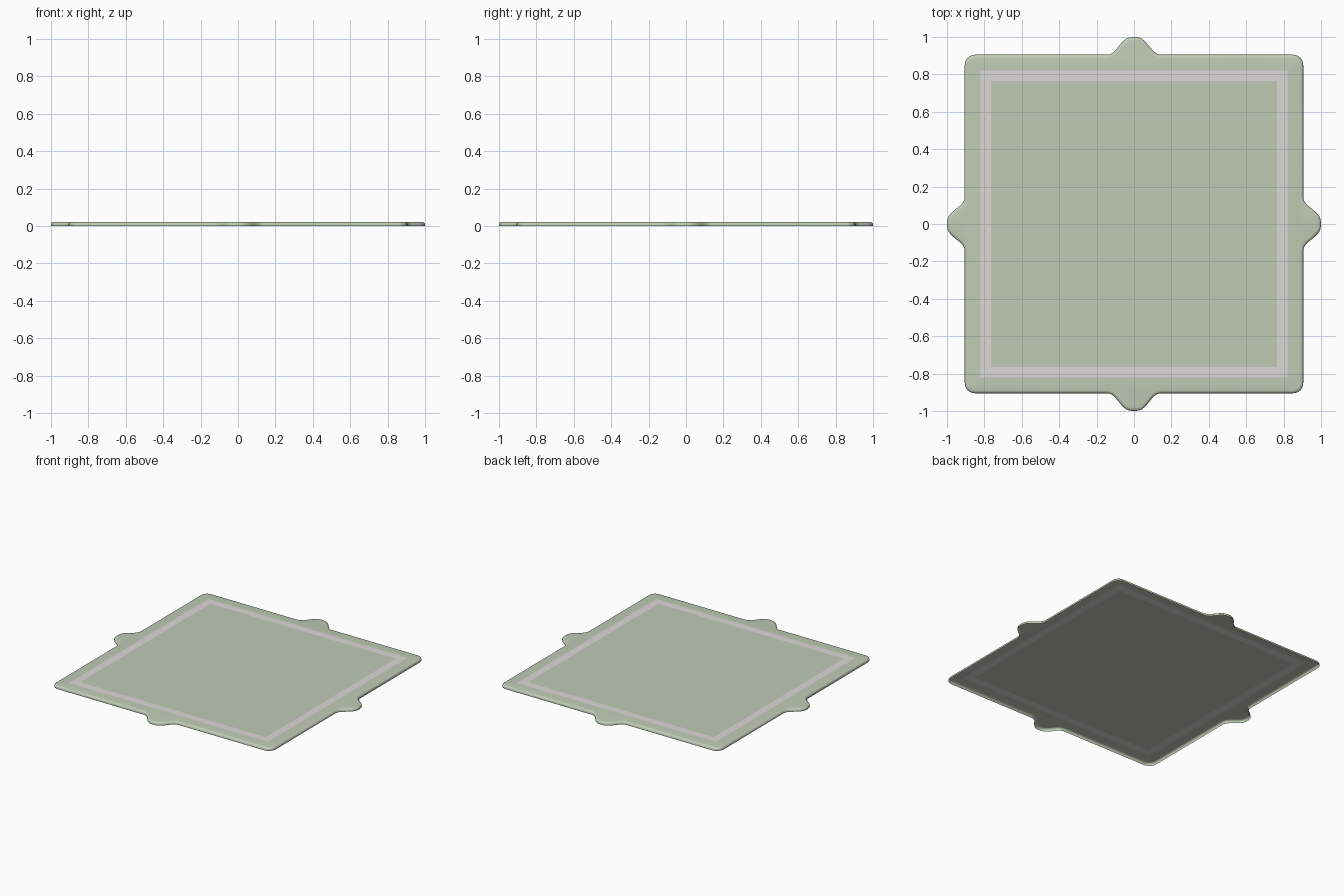
import bpy, bmesh, math
from mathutils import Vector, Matrix

if "Cube" in bpy.data.objects:
    bpy.data.objects.remove(bpy.data.objects["Cube"])

TOP = 0.022      # height of the flat top
EDGE = 0.905     # half width of the square body
OUT, INN = 0.82, 0.765   # stripe limits


def material(name, rgb):
    m = bpy.data.materials.new(name)
    m.diffuse_color = (*rgb, 1)
    m.use_nodes = True
    m.node_tree.nodes["Principled BSDF"].inputs["Base Color"].default_value = m.diffuse_color
    return m


def finish(name, bm, mat):
    me = bpy.data.meshes.new(name)
    bm.to_mesh(me)
    bm.free()
    me.materials.append(mat)
    ob = bpy.data.objects.new(name, me)
    bpy.context.collection.objects.link(ob)
    return ob


def square(bm, h):
    return [bm.verts.new((x * h, y * h, TOP)) for x, y in ((1, 1), (-1, 1), (-1, -1), (1, -1))]


def bridge(bm, low, high):
    n = len(low)
    for i in range(n):
        j = (i + 1) % n
        bm.faces.new((low[i], low[j], high[j], high[i]))


green = material("sage_green", (0.53, 0.60, 0.47))
pale = material("pale_stripe", (0.73, 0.69, 0.68))

# One quarter of the outline: rounded corner plus one rounded tab
r = 0.055
quarter = []
for k in range(7):
    a = math.radians(15 * k)
    quarter.append(Vector((EDGE - r + r * math.cos(a), EDGE - r + r * math.sin(a))))
half_tab = [(.14, EDGE), (.118, .912), (.10, .927), (.08, .953), (.06, .976), (.042, .991), (.022, .998)]
tab = half_tab + [(0, 1)] + [(-x, y) for x, y in reversed(half_tab)]
quarter += [Vector(p) for p in tab]
outline = [Matrix.Rotation(math.pi / 2 * q, 2) @ p for q in range(4) for p in quarter]


def inset(d):
    pts = []
    for i, p in enumerate(outline):
        t = outline[(i + 1) % len(outline)] - outline[i - 1]
        pts.append(p + Vector((-t.y, t.x)).normalized() * d)
    return pts


# Rim: upright side, rounded upper edge, flat border up to the stripe
bm = bmesh.new()
rings = [[bm.verts.new((p.x, p.y, z)) for p in inset(d)]
         for d, z in ((0, 0), (0, .010), (.003, .016), (.009, .0205), (.018, TOP))]
for a, b in zip(rings, rings[1:]):
    bridge(bm, a, b)
inner = square(bm, OUT)
loops = []
for ring in (rings[-1], inner):
    for i, v in enumerate(ring):
        w = ring[(i + 1) % len(ring)]
        loops.append(bm.edges.get((v, w)) or bm.edges.new((v, w)))
bmesh.ops.triangle_fill(bm, edges=loops, use_beauty=True, normal=(0, 0, 1))
bm.normal_update()
for f in bm.faces:
    if f.normal.z < -0.5:
        f.normal_flip()
rim = finish("rim", bm, green)
for p in rim.data.polygons:
    p.use_smooth = True

# Stripe frame
bm = bmesh.new()
bridge(bm, square(bm, OUT), square(bm, INN))
finish("stripe", bm, pale)

# Centre panel
bm = bmesh.new()
bm.faces.new(square(bm, INN))
finish("centre_panel", bm, green)
